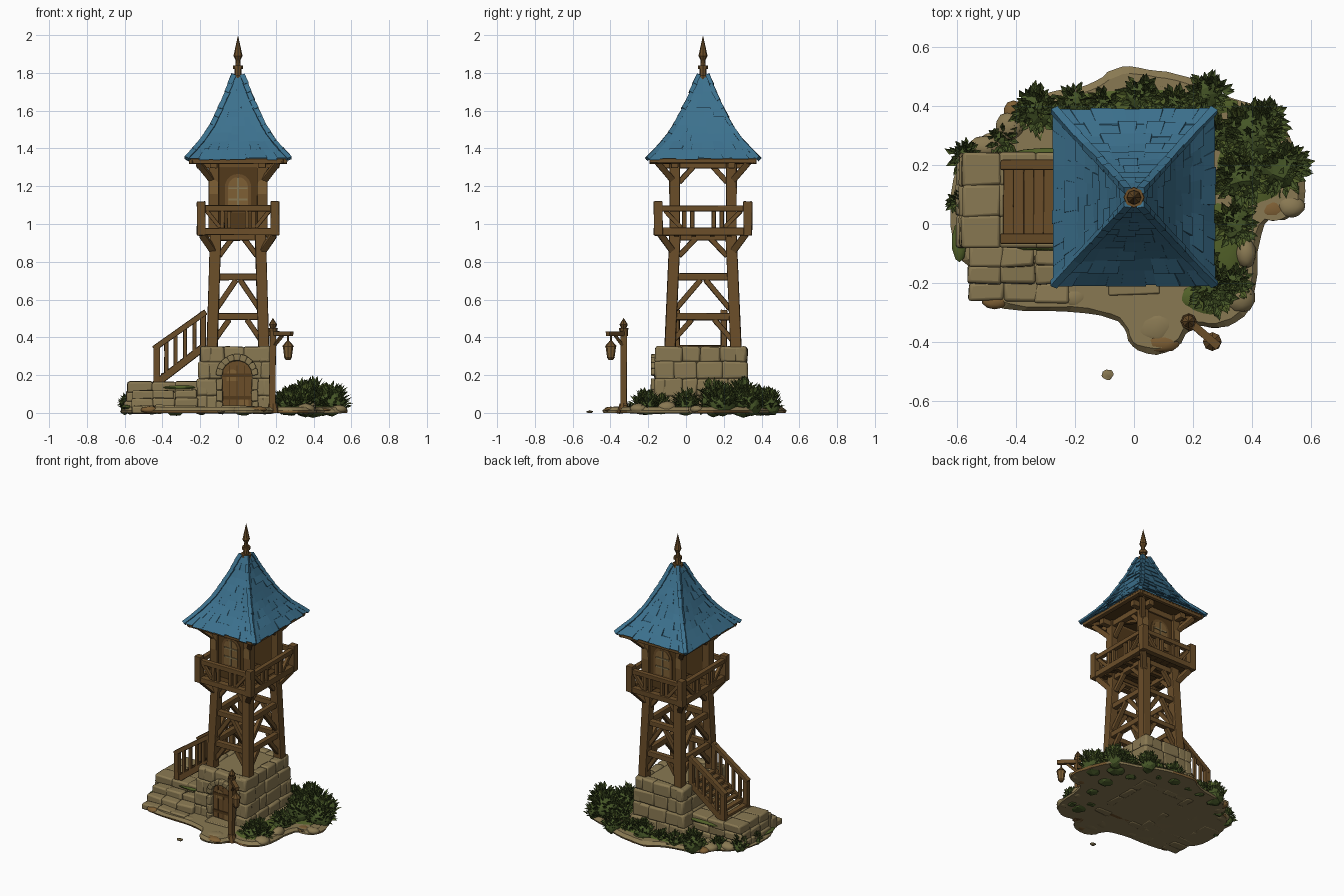
import bpy, bmesh, math, random
from mathutils import Vector as V, Matrix as M

if "Cube" in bpy.data.objects:
    bpy.data.objects.remove(bpy.data.objects["Cube"])
random.seed(7)
R = random.uniform
CY = 0.09  # tower axis in y

def mat(name, r, g, b):
    m = bpy.data.materials.new(name)
    m.diffuse_color = (r, g, b, 1)
    m.use_nodes = True
    m.node_tree.nodes["Principled BSDF"].inputs["Base Color"].default_value = m.diffuse_color
    return m
BLUE = mat("roof_blue", 0.045, 0.165, 0.27)
WOOD = mat("wood_brown", 0.145, 0.075, 0.022)
DARK = mat("dark_wood", 0.085, 0.042, 0.011)
OCHRE = mat("ochre", 0.21, 0.115, 0.035)
STONE = mat("tan_stone", 0.25, 0.19, 0.085)
LEAF = mat("leaf_green", 0.06, 0.092, 0.02)
GRASS = mat("grass_green", 0.085, 0.12, 0.022)

def finish(name, bm, mats, bevel=0, smooth=None):
    bmesh.ops.recalc_face_normals(bm, faces=bm.faces)
    me = bpy.data.meshes.new(name)
    bm.to_mesh(me)
    bm.free()
    for m in mats if isinstance(mats, list) else [mats]:
        me.materials.append(m)
    if smooth:
        me.shade_smooth()
        me.set_sharp_from_angle(angle=math.radians(smooth))
    ob = bpy.data.objects.new(name, me)
    bpy.context.collection.objects.link(ob)
    if bevel:
        b = ob.modifiers.new("bevel", 'BEVEL')
        b.width, b.segments = bevel, 2
    return ob

def box(bm, c, s, rot=None, jit=0):
    m = M.Translation(c) @ (rot or M.Identity(4)) @ M.Diagonal((*s, 1))
    for v in bmesh.ops.create_cube(bm, size=1, matrix=m)['verts']:
        v.co += V((R(-jit, jit), R(-jit, jit), R(-jit, jit)))

def beam(bm, p, q, w, h=None, jit=0.0015):
    p, q = V(p), V(q)
    d = (q - p).normalized()
    y = d.cross(V((0, 1, 0)) if abs(d.x) > 0.95 else V((1, 0, 0))).normalized()
    x = y.cross(d)
    rot = M((x, y, d)).transposed().to_4x4()
    box(bm, (p + q) / 2, (w, h or w, (q - p).length), rot, jit)

def cone(bm, c, r1, r2, h, seg=8):
    bmesh.ops.create_cone(bm, cap_ends=True, segments=seg, radius1=r1, radius2=r2, depth=h,
                          matrix=M.Translation(V(c) + V((0, 0, h / 2))))

def blob(bm, c, s, sub=2, jit=0.0):
    m = M.Translation(c) @ M.Diagonal((*s, 1))
    for v in bmesh.ops.create_icosphere(bm, subdivisions=sub, radius=1, matrix=m)['verts']:
        v.co += V((R(-jit, jit), R(-jit, jit), R(-jit, jit)))

def arch(bm, cx, z0, spring, r, y0, y1):
    pts = [(cx - r, z0), (cx + r, z0)] + [(cx + r * math.cos(a * math.pi / 10), spring + r * math.sin(a * math.pi / 10)) for a in range(11)]
    f = bm.faces.new([bm.verts.new((x, y0, z)) for x, z in pts])
    for e in bmesh.ops.extrude_face_region(bm, geom=[f])['geom']:
        if isinstance(e, bmesh.types.BMVert):
            e.co.y = y1

# ground slab with earthy rim
ctrl = [(-.62, .14), (-.53, .29), (-.43, .32), (-.40, .42), (-.28, .44), (-.13, .47), (-.06, .53), (.06, .52), (.2, .49), (.32, .42), (.48, .38),
        (.54, .25), (.59, .08), (.52, .01), (.42, .02), (.41, -.28), (.3, -.36), (.2, -.33), (.13, -.44), (-.01, -.43), (-.03, -.33),
        (-.16, -.29), (-.5, -.29), (-.53, -.16), (-.61, -.1)]
for _ in range(2):
    ctrl = [tuple(a[i] * t + b[i] * (1 - t) for i in (0, 1)) for a, b in zip(ctrl, ctrl[1:] + ctrl[:1]) for t in (.75, .25)]
bm = bmesh.new()
rings = [[bm.verts.new((x * s + R(-.003, .003), y * s + R(-.003, .003), z)) for x, y in ctrl]
         for s, z in ((1, 0), (1.01, .013), (.965, .03))]
n = len(ctrl)
for k in (0, 1):
    for i in range(n):
        f = bm.faces.new((rings[k][i], rings[k][(i + 1) % n], rings[k + 1][(i + 1) % n], rings[k + 1][i]))
        f.material_index = 1 if k == 0 and i % 20 < 8 else 0
bm.faces.new(rings[2])
bm.faces.new(rings[0])
finish("ground_slab", bm, [STONE, OCHRE])

# loose rocks and earth lumps
bm = bmesh.new()
for x, y, a, b, c in ((.07, -.35, .08, .06, .035), (-.2, -.25, .05, .04, .035), (.02, -.27, .07, .06, .03), (.38, -.1, .035, .05, .06),
                      (.36, -.25, .05, .05, .05), (-.42, .33, .05, .05, .05), (-.5, .26, .06, .04, .05), (-.09, -.51, .02, .018, .012), (.53, .06, .05, .04, .04)):
    blob(bm, (x, y, c * .45), (a, b, c * .55), 2, .003)
finish("rocks", bm, STONE, 0, 50)
bm = bmesh.new()
for x, y, a, b in ((.09, -.40, .065, .035), (-.47, -.26, .045, .03), (.47, .05, .05, .04), (-.41, .38, .03, .04)):
    blob(bm, (x, y, .016), (a, b, .018), 2, .002)
finish("earth_lumps", bm, OCHRE, 0, 50)
bm = bmesh.new()
for x, y, a, b, z in ((-.31, -.07, .10, .02, .135), (-.3, .23, .12, .03, .13), (-.59, -.06, .025, .07, .03), (.3, -.05, .09, .14, .025),
                      (.25, -.25, .1, .06, .025), (.02, .4, .35, .06, .025), (.4, .2, .13, .16, .025)):
    blob(bm, (x, y, z), (a, b, .014), 2, .003)
finish("grass_patches", bm, GRASS, 0, 50)

# stone base: tapered core and courses of blocks
BX, BY = -.015, .08
bm = bmesh.new()
core = bmesh.ops.create_cube(bm, size=1, matrix=M.Translation((BX, BY, .17)) @ M.Diagonal((.36, .455, .34, 1)))
for v in core['verts']:
    if v.co.z > .2:
        v.co.x = BX + (v.co.x - BX) * .92
finish("base_core", bm, STONE)
bm = bmesh.new()
levels = (0, .09, .18, .27, .35)
for k in range(4):
    z0, z1 = levels[k], levels[k + 1]
    t = (z0 + z1) / .7
    hx, hy = .21 - .03 * t, .254 - .014 * t
    for side in range(4):
        along = hx if side % 2 == 0 else hy
        spans = [(-along, along)]
        if side == 0 and k < 3:
            spans = [(-along, -.07), (.09, along)]
        for a, b in spans:
            cnt = max(1, round((b - a) / .115))
            cuts = [a + (b - a) * (i + (R(-.2, .2) if 0 < i < cnt else 0)) / cnt for i in range(cnt + 1)]
            for u, w in zip(cuts, cuts[1:]):
                m, L, o = (u + w) / 2, w - u + .004, R(-.006, .005) - .03
                c, s = {0: ((m, -hy - o), (L, .06)), 1: ((hx + o, m), (.06, L)), 2: ((m, hy + o), (L, .06)), 3: ((-hx - o, m), (.06, L))}[side]
                box(bm, (BX + c[0], BY + c[1], (z0 + z1) / 2), (*s, z1 - z0 + .003), None, .005)
finish("base_blocks", bm, STONE, .012, 60)

# arched door with stone surround
bm = bmesh.new()
arch(bm, -.005, .0, .2, .08, -.13, -.153)
finish("door", bm, WOOD)
bm = bmesh.new()
for x in (-.045, -.005, .035):
    box(bm, (x, -.155, .13), (.005, .006, .24))
for z in (.08, .2):
    box(bm, (-.005, -.156, z), (.15, .008, .018))
finish("door_battens", bm, DARK)
bm = bmesh.new()
arch(bm, -.03, .17, .2, .03, -.153, -.157)
arch(bm, .03, .03, .06, .025, -.153, -.157)
finish("door_patches", bm, OCHRE)
bm = bmesh.new()
for i in range(9):
    a = math.pi * (i + .5) / 9
    box(bm, (-.005 + .094 * math.cos(a), -.163, .2 + .094 * math.sin(a)), (.034, .045, .036), M.Rotation(-a, 4, 'Y'), .002)
for s in (-1, 1):
    for z in (.03, .09, .15):
        box(bm, (-.005 + s * .094, -.163, z), (.034, .045, .06), None, .003)
box(bm, (0, -.2, .025), (.17, .08, .03), None, .004)
finish("door_surround", bm, STONE, .006, 60)

# stone landing and front steps at left
bm = bmesh.new()
for z, x0 in ((.03, -.6), (.085, -.59), (.137, -.58)):
    for i in range(3):
        for j in range(3):
            box(bm, (x0 + .062 + i * .125, -.025 + j * .105, z), (.13, .11, .056), None, .005)
for i in range(3):
    y, h = -.11 - i * .06, .12 - i * .04
    for j in range(3):
        box(bm, (-.5 + j * .115 + R(-.01, .01), y, h / 2), (.118, .066, h), None, .006)
finish("landing_steps", bm, STONE, .01, 60)

# wooden stair with railings
bm = bmesh.new()
for i in range(8):
    t = i / 7
    box(bm, (-.425 + .24 * t, .075, .175 + .175 * t), (.036, .24, .018), None, .002)
for y in (-.05, .2):
    beam(bm, (-.44, y, .15), (-.18, y, .35), .04, .025)
    beam(bm, (-.445, y, .34), (-.17, y, .535), .03, .035)
    beam(bm, (-.43, y, .15), (-.43, y, .355), .034)
    beam(bm, (-.185, y, .33), (-.185, y, .535), .03)
    for i in range(1, 5):
        x = -.43 + i * .05
        beam(bm, (x, y, .165 + i * .037), (x, y, .345 + i * .036), .02)
finish("stair", bm, WOOD, .004)

# tower frame: legs, girts, braces
def ring(bm, hx, hy, z, w, h, ext=.02):
    for s in (-1, 1):
        beam(bm, (-hx - ext, CY + s * hy, z), (hx + ext, CY + s * hy, z), h, w)
        beam(bm, (s * hx, CY - hy - ext, z), (s * hx, CY + hy + ext, z), w, h)

def braces(bm, hx, hy, f0, z0, f1, z1, w, sides=(0, 1)):
    # mirrored diagonals on the four faces, f = fraction of half width
    for s in (-1, 1):
        for m in (-1, 1):
            if 0 in sides:
                beam(bm, (m * hx * f0, CY + s * hy, z0), (m * hx * f1, CY + s * hy, z1), w)
            if 1 in sides:
                beam(bm, (s * hx, CY + m * hy * f0, z0), (s * hx, CY + m * hy * f1, z1), w)
corners = [(a, b) for a in (-1, 1) for b in (-1, 1)]
bm = bmesh.new()
for a, b in corners:
    beam(bm, (a * .137, CY + b * .175, .34), (a * .118, CY + b * .148, .96), .058)
    beam(bm, (a * .128, CY + b * .15, .96), (a * .128, CY + b * .15, 1.34), .055)
    beam(bm, (a * .118, CY + b * .148, .84), (a * .19, CY + b * .225, .945), .035)
    beam(bm, (a * .128, CY + b * .15, 1.22), (a * .21, CY + b * .24, 1.325), .032)
ring(bm, .132, .167, .51, .035, .038)
ring(bm, .125, .157, .72, .035, .038)
ring(bm, .118, .15, .93, .035, .035)
braces(bm, .132, .168, .95, .38, .35, .495, .028)
braces(bm, .127, .16, .9, .55, .08, .705, .028)
braces(bm, .12, .15, .85, .83, .25, .925, .028)
braces(bm, .128, .15, .85, 1.22, .3, 1.31, .028, (1,))
ring(bm, .128, .15, 1.315, .04, .04, .09)
ring(bm, .245, .27, 1.333, .03, .022, .012)
finish("tower_frame", bm, WOOD, .005)

# balcony floor
bm = bmesh.new()
for i in range(8):
    box(bm, (-.178 + i * .051, CY, .962), (.049, .47, .018), None, .002)
for y in (-.14, -.05, .05, .14):
    beam(bm, (-.19, CY + y, .943), (.19, CY + y, .943), .025)
finish("balcony_floor", bm, DARK)

# balcony railing
bm = bmesh.new()
HX, HY = .195, .237
ring(bm, HX, HY, .96, .035, .042)
ring(bm, HX, HY, 1.083, .032, .03, .0)
for a, b in corners:
    box(bm, (a * HX, CY + b * HY, 1.03), (.046, .046, .18), None, .002)
braces(bm, HX, HY, .85, 1.07, .48, .98, .022)
for f in (.24, .42):
    braces(bm, HX, HY, f, .97, f, 1.08, .022)
finish("balcony_railing", bm, WOOD, .004)

# cabin walls front and back with arched windows
bw, bf, bp, bo = (bmesh.new() for _ in range(4))
for s in (-1, 1):
    y = CY + s * .145
    box(bw, (0, y, 1.145), (.25, .03, .35))
    o = lambda d: y + s * (.015 + d)
    arch(bf, 0, 1.06, 1.195, .07, o(0), o(.006))
    arch(bp, 0, 1.075, 1.195, .053, o(.006), o(.009))
    box(bo, (0, o(.01), 1.16), (.01, .008, .17))
    for z in (1.13, 1.19):
        box(bo, (0, o(.01), z), (.1, .008, .009))
    for m in (-1, 1):
        arch(bp, m * .128, 1.16, 1.21, .024, o(0), CY + s * .181)
finish("cabin_walls", bw, DARK)
finish("window_frames", bf, WOOD)
finish("window_panes", bp, OCHRE)
finish("window_bars", bo, STONE)

# roof: curved pyramid, shingle courses, hip caps
prof = [(1.345, .268), (1.40, .218), (1.45, .175), (1.52, .132), (1.58, .104), (1.66, .067), (1.72, .044), (1.785, .022)]
def half(z):
    for (z0, h0), (z1, h1) in zip(prof, prof[1:]):
        if z <= z1:
            return h0 + (h1 - h0) * (z - z0) / (z1 - z0)
    return prof[-1][1]
def on_roof(side, h, f, z, out=0):
    x, y = h * f, -h - out
    for _ in range(side):
        x, y = -y, x
    return V((x, CY + y * 1.09, z))
bm = bmesh.new()
N = 10
zs = [1.348 + .437 * i / N for i in range(N + 1)]
for side in range(4):
    for z0, z1 in zip(zs, zs[1:]):
        h0, h1 = half(z0), half(z1)
        bm.faces.new([bm.verts.new(on_roof(side, h, f, z)) for h, f, z in ((h0, -1, z0), (h0, 1, z0), (h1, 1, z1), (h1, -1, z1))])
        cnt = max(2, round(2 * h0 / .058))
        cuts = [-1 + 2 * (i + (R(-.25, .25) if 0 < i < cnt else 0)) / cnt for i in range(cnt + 1)]
        for u, w in zip(cuts, cuts[1:]):
            d, o = R(-.004, .010), R(.007, .013)
            quad = [(h0, u, z0 - d, o), (h0, w, z0 - d + R(-.003, .003), o), (h1, w, z1 + .004, .002), (h1, u, z1 + .004, .002)]
            vo = [bm.verts.new(on_roof(side, h, f, z, q)) for h, f, z, q in quad]
            vi = [bm.verts.new(on_roof(side, h, f, z, q - .012)) for h, f, z, q in quad]
            bm.faces.new(vo)
            bm.faces.new(vi[::-1])
            for i in range(4):
                bm.faces.new((vo[i], vi[i], vi[(i + 1) % 4], vo[(i + 1) % 4]))
        beam(bm, on_roof(side, h0 + .006, 1, z0 - .002), on_roof(side, h1, 1, z1 + .004), .026, .022, .002)
finish("roof_shingles", bm, BLUE)
bm = bmesh.new()
box(bm, (0, CY, 1.342), (.52, .565, .008))
for a, b in corners:
    beam(bm, (a * .03, CY + b * .03, 1.33), (a * .25, CY + b * .275, 1.332), .025)
finish("roof_underside", bm, DARK)

# finial
bm = bmesh.new()
for z, r1, r2, h in ((1.765, .036, .034, .025), (1.79, .02, .018, .035), (1.82, .026, .026, .02), (1.84, .014, .012, .03),
                     (1.865, .012, .024, .025), (1.89, .024, .0, .11)):
    cone(bm, (0, CY, z), r1, r2, h)
finish("finial", bm, WOOD, 0, 30)

# lamp post and hanging lantern
bm = bmesh.new()
LX, LY = .185, -.33
beam(bm, (LX - .005, LY, 0), (LX, LY, .45), .032)
cone(bm, (LX, LY, .43), .022, .026, .02)
cone(bm, (LX, LY, .45), .014, .022, .018)
cone(bm, (LX, LY, .468), .022, 0, .035)
cone(bm, (LX, LY, 0), .035, .022, .05)
beam(bm, (LX - .015, LY + .015, .42), (LX + .1, LY - .085, .42), .024)
beam(bm, (LX, LY, .35), (LX + .05, LY - .045, .41), .016)
AX, AY = LX + .08, LY - .068
cone(bm, (AX, AY, .37), .005, .005, .045, 6)
cone(bm, (AX, AY, .352), .032, .008, .028)
cone(bm, (AX, AY, .28), .012, .022, .016)
finish("lamp_post", bm, WOOD, 0, 30)
bm = bmesh.new()
cone(bm, (AX, AY, .295), .02, .028, .058)
finish("lantern_glass", bm, OCHRE)

# bushes: leaf clumps around a core
bl, bg = bmesh.new(), bmesh.new()
clumps = [(.40, .30, .12, .19), (.50, .19, .1, .16), (.36, .15, .1, .2), (.45, .35, .07, .13), (.34, .0, .08, .12), (.27, -.22, .09, .1), (.34, -.2, .06, .1),
          (-.33, .39, .09, .14), (-.2, .41, .06, .08), (-.1, .41, .05, .06), (.03, .43, .08, .12), (.14, .41, .05, .08), (.25, .44, .075, .12),
          (-.57, .23, .055, .1), (-.45, .29, .05, .06), (-.6, .08, .03, .06), (.28, .3, .07, .15), (.25, -.13, .05, .08)]
for x, y, r, h in clumps:
    blob(bl, (x, y, h * .3), (r * .72, r * .72, h * .42), 2, .006)
    for i in range(int(40 + 9000 * r * r)):
        a, e = R(0, 2 * math.pi), math.asin(R(0, 1))
        d = V((math.cos(a) * math.cos(e), math.sin(a) * math.cos(e), math.sin(e)))
        L = R(.035, .06) * (.6 + 4 * r)
        p = V((x + d.x * r * .62, y + d.y * r * .62, .02 + d.z * h * .62))
        d = (d + V((R(-.4, .4), R(-.4, .4), R(.1, .8)))).normalized()
        s = d.cross(V((R(-.3, .3), R(-.3, .3), 1))).normalized() * L * .24
        b = bl if i % 4 else bg
        mid, up = p + d * L * .5, s.cross(d) * .5
        vs = [b.verts.new(q) for q in (p, mid + s + up, p + d * L, mid - s + up)]
        b.faces.new((vs[0], vs[1], vs[2]))
        b.faces.new((vs[0], vs[2], vs[3]))
finish("bush_leaves", bl, LEAF)
finish("bush_light_leaves", bg, GRASS)
